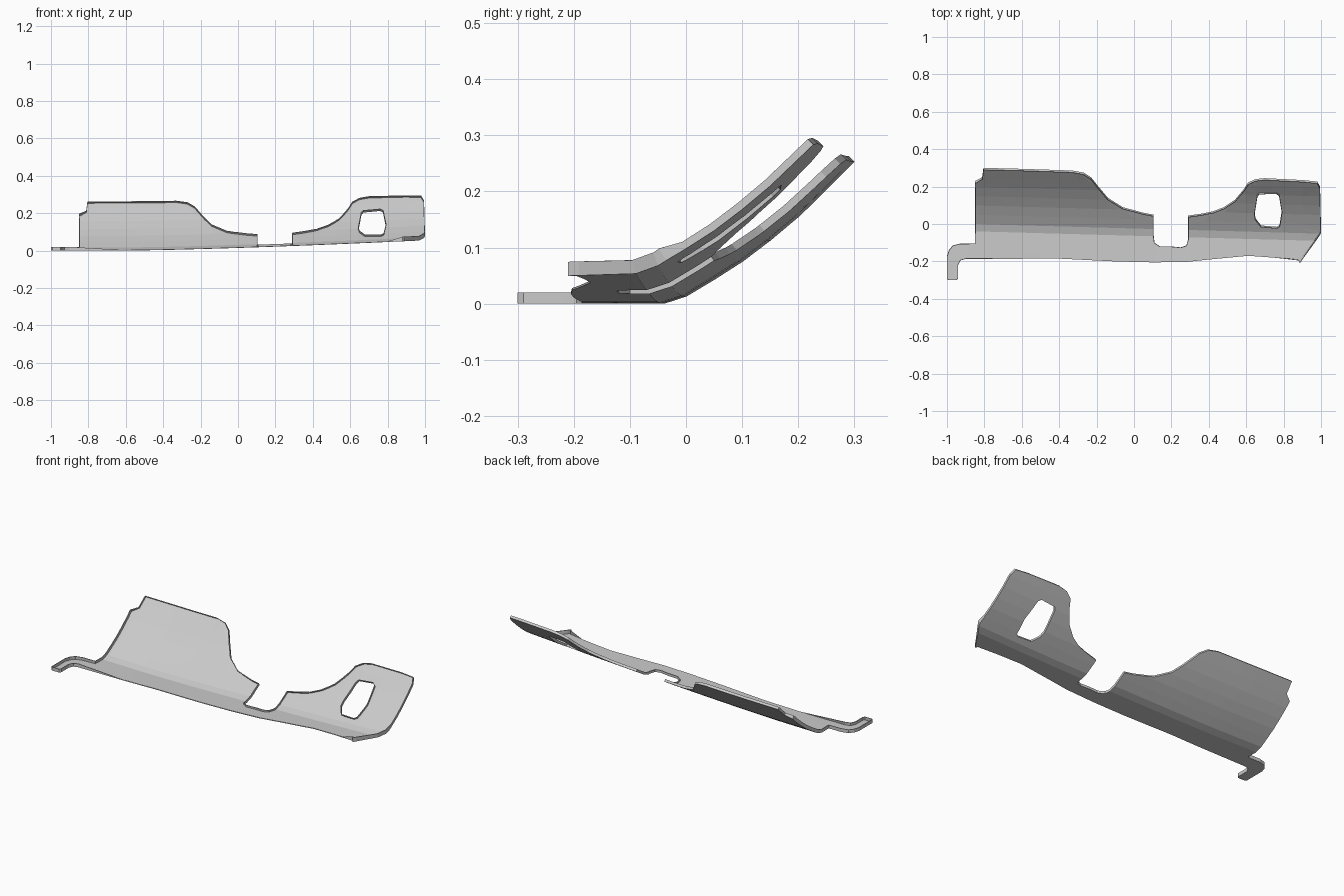
import bpy, bmesh
from mathutils import Vector

if "Cube" in bpy.data.objects:
    bpy.data.objects.remove(bpy.data.objects["Cube"])

# Plan outline of the panel (x, y), counter-clockwise from the hooked tab
OUTLINE = [(-1, -.295), (-.993, -.3), (-.948, -.3), (-.94, -.29), (-.94, -.22), (-.928, -.195), (-.9, -.187),
           (-.4, -.185), (-.1, -.2), (.1, -.205), (.28, -.203), (.4, -.19), (.61, -.17), (.75, -.18),
           (.88, -.195), (.887, -.21), (.995, -.05), (1, -.035), (.995, .2), (.98, .227), (.9, .235),
           (.7, .245), (.65, .24), (.61, .222), (.59, .19), (.54, .13), (.48, .09), (.42, .067),
           (.36, .055), (.29, .045), (.29, -.08), (.28, -.115), (.25, -.125), (.2, -.12), (.14, -.12),
           (.11, -.1), (.105, -.06), (.105, .05), (.05, .06), (-.06, .09), (-.14, .14), (-.19, .2),
           (-.23, .25), (-.27, .275), (-.33, .286), (-.6, .295), (-.805, .3), (-.812, .25), (-.85, .23),
           (-.85, -.105), (-.93, -.105), (-.97, -.115), (-.99, -.14), (-1, -.17)]
WINDOW = [(.67, .168), (.76, .17), (.775, .16), (.79, .07), (.778, -.005), (.765, -.015),
          (.68, -.008), (.65, .03), (.645, .06), (.66, .155)]
# Cross-section of the curved sheet (y, z)
PROFILE = [(-.4, 0), (-.04, 0), (0, .013), (.05, .043), (.1, .075), (.15, .113), (.2, .155), (.25, .203), (.35, .303)]
SKEW = -.05 / 1.8


def shift(x):
    return SKEW * (x + .8)


def surface(x, y):
    """Height and slope of the sheet at a plan position."""
    t = y - shift(x)
    rise = .055 * (max(x + .6, 0) / 1.6) ** 1.4
    for (a, za), (b, zb) in zip(PROFILE, PROFILE[1:]):
        if t <= b:
            s = (zb - za) / (b - a)
            return za + s * (t - a) + rise, s
    return zb + rise, s


bm = bmesh.new()
for loop in (OUTLINE, WINDOW):
    vs = [bm.verts.new((x, y, 0)) for x, y in loop]
    for a, b in zip(vs, vs[1:] + vs[:1]):
        bm.edges.new((a, b))
bmesh.ops.triangle_fill(bm, edges=bm.edges[:], use_beauty=True, normal=(0, 0, 1))

# Cut the flat sheet along the bend lines and at even stations
cuts = [((-.8, y, 0), (-SKEW, 1, 0)) for y, _ in PROFILE[1:-1]]
cuts += [((i / 10, 0, 0), (1, 0, 0)) for i in range(-6, 10)]
for co, no in cuts:
    bmesh.ops.bisect_plane(bm, geom=bm.verts[:] + bm.edges[:] + bm.faces[:], dist=1e-5,
                           plane_co=co, plane_no=no)

# Bend the sheet
slope_at = {}
for v in bm.verts:
    v.co.z, _ = surface(v.co.x, v.co.y)
bmesh.ops.recalc_face_normals(bm, faces=bm.faces[:])
if sum(f.normal.z for f in bm.faces) < 0:
    bmesh.ops.reverse_faces(bm, faces=bm.faces[:])


# Turned-up rim on every edge except the plain front edge
def plain(v):
    return -.62 < v.co.x < .87 and v.co.y < -.165


rim = [e for e in bm.edges if e.is_boundary and not all(plain(v) for v in e.verts)]
new = bmesh.ops.extrude_edge_only(bm, edges=rim)["geom"]
for v in [g for g in new if isinstance(g, bmesh.types.BMVert)]:
    x, y = v.co.x, v.co.y
    if plain(v):
        height = .002
    elif x > .87 and y < .0:
        height = .025
    elif x < -.85:
        height = .02
    else:
        height = .014
    v.co += Vector((0, -surface(x, y)[1], 1)).normalized() * height
bm.normal_update()

mesh = bpy.data.meshes.new("curved_trim_panel")
bm.to_mesh(mesh)
bm.free()
panel = bpy.data.objects.new("curved_trim_panel", mesh)
bpy.context.collection.objects.link(panel)

# Sheet thickness, grown inwards from the outer skin
solid = panel.modifiers.new("thickness", 'SOLIDIFY')
solid.thickness = .004
solid.offset = 1
